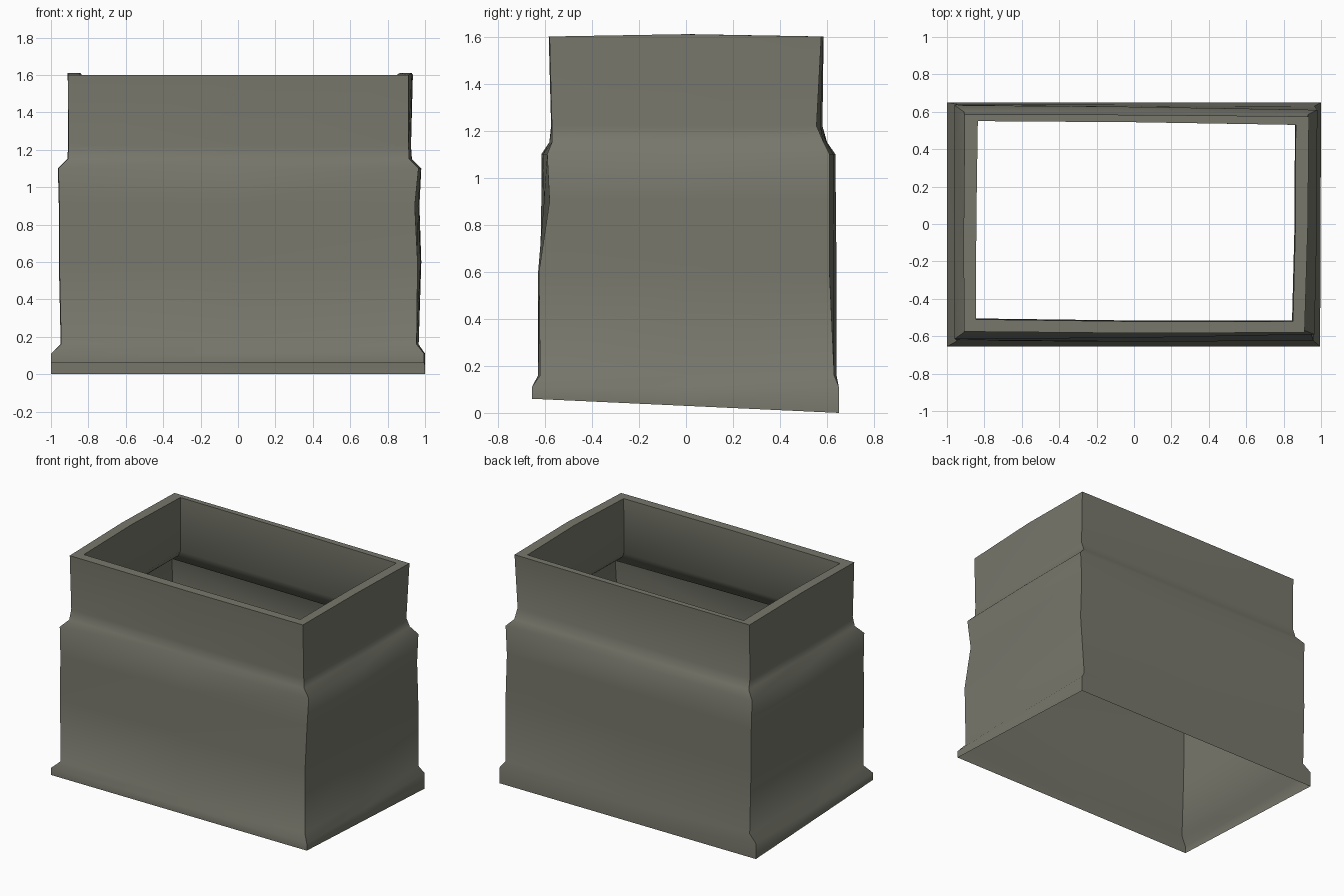
import bpy, bmesh, math

if "Cube" in bpy.data.objects:
    bpy.data.objects.remove(bpy.data.objects["Cube"])

stone = bpy.data.materials.new("weathered olive grey")
stone.diffuse_color = (0.185, 0.185, 0.15, 1)
stone.use_nodes = True
stone.node_tree.nodes["Principled BSDF"].inputs["Base Color"].default_value = stone.diffuse_color

# Outer rings from bottom to top: z, then corners front-left, front-right, back-right, back-left
RINGS = [
    (0.00, (-1.0, -.655), (.995, -.655), (1.0, .65), (-1.0, .65)),
    (0.11, (-1.0, -.655), (.995, -.655), (1.0, .65), (-1.0, .65)),
    (0.16, (-.945, -.625), (.955, -.62), (.965, .63), (-.945, .64)),
    (0.60, (-.955, -.62), (.96, -.625), (.98, .61), (-.955, .64)),
    (0.90, (-.955, -.615), (.945, -.58), (.97, .61), (-.955, .637)),
    (1.10, (-.96, -.615), (.965, -.59), (.98, .61), (-.96, .635)),
    (1.15, (-.91, -.58), (.915, -.57), (.93, .585), (-.91, .60)),
    (1.22, (-.905, -.565), (.912, -.57), (.925, .555), (-.905, .58)),
    (1.60, (-.91, -.575), (.912, -.58), (.935, .575), (-.905, .585)),
]
# Inner lip: hanging wall behind the rim, then a step back out to the body
LIP = [
    (1.60, (-.845, -.51), (.85, -.52), (.865, .53), (-.835, .55)),
    (1.22, (-.845, -.505), (.845, -.515), (.86, .53), (-.835, .55)),
    (1.17, (-.88, -.54), (.88, -.55), (.89, .56), (-.87, .575)),
    (1.11, (-.945, -.60), (.95, -.58), (.965, .60), (-.945, .62)),
]
BUMP = [(0, -.006), (.006, 0), (0, .004), (-.003, 0)]


def ring(bm, i, z, corners):
    """Eight points: each corner followed by a slightly bowed side midpoint."""
    points = []
    for k, (x, y) in enumerate(corners):
        nx, ny = corners[(k + 1) % 4]
        bow = BUMP[k] if z > 0.12 else (0, 0)
        points += [(x, y), ((x + nx) / 2 + bow[0], (y + ny) / 2 + bow[1])]
    verts = []
    for k, (x, y) in enumerate(points):
        h = z
        if z == 0:                                   # bottom edge is raised at the front
            h = 0.06 * (0.65 - y) / 1.305
        if z == 1.60 and k in (3, 7):                # rim peaks on the short sides
            h = 1.61
        verts.append(bm.verts.new((x, y, h)))
    return verts


# Hollow collar: outer wall, rim and inner lip
bm = bmesh.new()
rows = [ring(bm, i, r[0], r[1:]) for i, r in enumerate(RINGS + LIP)]
for a, b in zip(rows, rows[1:]):
    for k in range(8):
        n = (k + 1) % 8
        bm.faces.new((a[k], a[n], b[n], b[k]))
me = bpy.data.meshes.new("stone_collar")
bm.to_mesh(me)
bm.free()
collar = bpy.data.objects.new("stone_collar", me)
bpy.context.collection.objects.link(collar)
me.materials.append(stone)
bpy.context.view_layer.objects.active = collar
collar.select_set(True)
bpy.ops.object.shade_smooth_by_angle(angle=math.radians(60))
